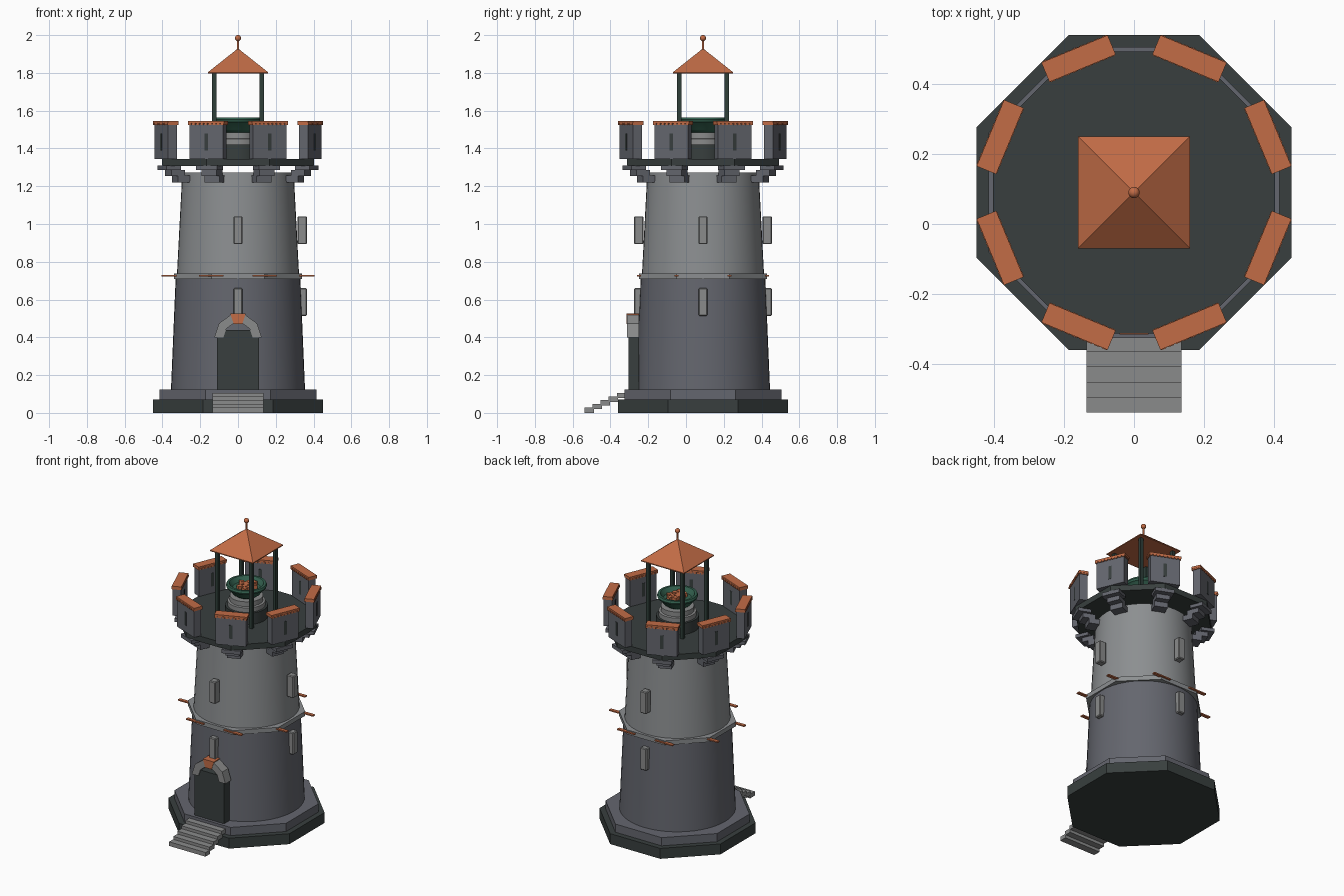
import bpy, bmesh, math, random
from mathutils import Matrix, Vector

if "Cube" in bpy.data.objects:
    bpy.data.objects.remove(bpy.data.objects["Cube"])

CY = 0.09                      # tower axis in y
random.seed(3)


def lin(c):
    c /= 255
    return c / 12.92 if c <= 0.04045 else ((c + 0.055) / 1.055) ** 2.4


def mat(name, r, g, b):
    m = bpy.data.materials.new(name)
    m.diffuse_color = (lin(r), lin(g), lin(b), 1)
    m.use_nodes = True
    m.node_tree.nodes["Principled BSDF"].inputs["Base Color"].default_value = m.diffuse_color
    return m


DARK = mat("dark slate", 56, 63, 62)
LOWER = mat("blue grey stone", 100, 102, 110)
UPPER = mat("light grey stone", 140, 143, 145)
TRIM = mat("trim stone", 138, 139, 139)
TILE = mat("orange tile", 194, 108, 70)
POST = mat("dark green iron", 46, 62, 57)
TEAL = mat("green bronze", 52, 98, 80)


def finish(bm, name, material, smooth=False):
    bmesh.ops.recalc_face_normals(bm, faces=bm.faces)
    me = bpy.data.meshes.new(name)
    bm.to_mesh(me)
    bm.free()
    me.materials.append(material)
    ob = bpy.data.objects.new(name, me)
    bpy.context.collection.objects.link(ob)
    if smooth:
        bpy.ops.object.select_all(action='DESELECT')
        ob.select_set(True)
        bpy.context.view_layer.objects.active = ob
        bpy.ops.object.shade_smooth_by_angle(angle=math.radians(35))
    return ob


def add_box(bm, size, loc, frame=Matrix()):
    m = frame @ Matrix.Translation(loc) @ Matrix.Diagonal((*size, 1))
    return bmesh.ops.create_cube(bm, size=1, matrix=m)['verts']


def around(deg):
    """Frame on the tower axis whose local x points outward at this angle."""
    return Matrix.Translation((0, CY, 0)) @ Matrix.Rotation(math.radians(deg), 4, 'Z')


def boxes(name, material, items, frames):
    bm = bmesh.new()
    for f in frames:
        for size, loc in items:
            add_box(bm, size, loc, f)
    return finish(bm, name, material)


def lathe(name, material, profile, n=48, phase=0.0, smooth=True):
    """Revolve (radius, z) points about the tower axis, capping both ends."""
    bm = bmesh.new()
    rings = [[bm.verts.new((r * math.cos(phase + 2 * math.pi * i / n),
                            CY + r * math.sin(phase + 2 * math.pi * i / n), z))
              for i in range(n)] for r, z in profile]
    for a, b in zip(rings, rings[1:]):
        for i in range(n):
            j = (i + 1) % n
            bm.faces.new((a[i], a[j], b[j], b[i]))
    bm.faces.new(rings[0])
    bm.faces.new(rings[-1])
    return finish(bm, name, material, smooth)


def octagon(name, material, apothem, z0, z1):
    r = apothem / math.cos(math.pi / 8)
    return lathe(name, material, [(r, z0), (r, z1)], 8, math.pi / 8, False)


corners = [around(22.5 + 45 * k) for k in range(8)]

# Base, tower walls, string course and lookout deck
octagon("base_slab", DARK, 0.45, 0.0, 0.07)
octagon("plinth", LOWER, 0.415, 0.07, 0.125)
lathe("lower_wall", LOWER, [(0.355, 0.12), (0.33, 0.715)])
octagon("string_course", UPPER, 0.338, 0.708, 0.738)
lathe("upper_wall", UPPER, [(0.323, 0.735), (0.295, 1.272)])
octagon("deck", DARK, 0.403, 1.306, 1.344)

# Thin tile strips around the string course, all lying along x
bm = bmesh.new()
for f in corners:
    c = f @ Vector((0.367, 0, 0.727))
    add_box(bm, (0.13, 0.022, 0.008), c)
finish(bm, "tile_strips", TILE)

# Stepped corbels under the deck
boxes("corbels", LOWER, [((0.07, 0.085, 0.035), (0.325, 0, 1.238)),
                         ((0.08, 0.085, 0.03), (0.36, 0, 1.27)),
                         ((0.085, 0.12, 0.024), (0.393, 0, 1.297))], corners)

# Battlements with slits and tiled caps
boxes("merlons", LOWER, [((0.052, 0.19, 0.186), (0.414, 0, 1.437))], corners)
boxes("merlon_slits", DARK, [((0.056, 0.02, 0.09), (0.414, 0, 1.435))], corners)
cap = [((0.06, 0.205, 0.014), (0.414, 0, 1.538))]
for k in range(9):
    cap.append(((0.064, 0.017, 0.012), (0.414, -0.092 + 0.023 * k, 1.529)))
boxes("merlon_caps", TILE, cap, corners)

# Window blocks on the front, right and back
wins = boxes("window_blocks", TRIM, [((0.05, 0.047, 0.148), (0.34, 0, z)) for z in (0.587, 0.967)],
             [around(a) for a in (-90, 0, 90)])
bev = wins.modifiers.new("soft_edges", 'BEVEL')
bev.width = 0.005
bev.segments = 1

# Door leaf
bm = bmesh.new()
add_box(bm, (0.22, 0.055, 0.315), (0, -0.2775, 0.2825))
finish(bm, "door", DARK)


def arch_stone(bm, a0, a1, r0, r1, y0, y1):
    pts = [(r, math.radians(a)) for r, a in ((r0, a0), (r1, a0), (r1, a1), (r0, a1))]
    f, b = [[bm.verts.new((r * math.cos(a), y, 0.4 + r * math.sin(a))) for r, a in pts]
            for y in (y0, y1)]
    bm.faces.new(f)
    bm.faces.new(b[::-1])
    for i in range(4):
        j = (i + 1) % 4
        bm.faces.new((f[i], f[j], b[j], b[i]))


# Door arch with keystone
bm = bmesh.new()
for a0, a1 in ((0, 36), (36, 72), (108, 144), (144, 180)):
    arch_stone(bm, a0, a1, 0.077, 0.125, -0.312, -0.25)
finish(bm, "door_arch", TRIM)
bm = bmesh.new()
arch_stone(bm, 72, 108, 0.075, 0.132, -0.315, -0.25)
finish(bm, "keystone", TILE)

# Entrance steps
bm = bmesh.new()
for k in range(5):
    add_box(bm, (0.27, 0.05, 0.028), (0, -0.513 + 0.043 * k, 0.014 + 0.0195 * k))
finish(bm, "steps", TRIM)

# Fire pedestal and bowl
lathe("pedestal_foot", DARK, [(0.13, 1.34), (0.13, 1.42)])
lathe("pedestal", TRIM, [(0.115, 1.42), (0.115, 1.45), (0.102, 1.453), (0.102, 1.485)])
lathe("fire_bowl", TEAL, [(0.06, 1.483), (0.085, 1.50), (0.11, 1.535), (0.12, 1.54), (0.125, 1.552),
                          (0.12, 1.565), (0.105, 1.565), (0.095, 1.55), (0.085, 1.535)])
bm = bmesh.new()
for k in range(12):
    a, r = k * 2.4, 0.018 * math.sqrt(k)
    spin = around(0) @ Matrix.Translation((r * math.cos(a), r * math.sin(a), 1.543)) \
        @ Matrix.Rotation(random.uniform(0, 3), 4, 'Z')
    add_box(bm, (0.03, 0.026, 0.03), (0, 0, 0), spin)
finish(bm, "embers", TILE)

# Canopy posts, roof and finial
boxes("canopy_posts", POST, [((0.022, 0.022, 0.46), (sx * 0.126, sy * 0.126, 1.572))
                             for sx in (-1, 1) for sy in (-1, 1)], [around(0)])
R = 0.16 * math.sqrt(2)
lathe("canopy_roof", TILE, [(R, 1.797), (R, 1.803), (0.008, 1.925)], 4, math.pi / 4, False)
lathe("finial_rod", TILE, [(0.01, 1.915), (0.006, 1.93), (0.006, 1.98)], 12)
bm = bmesh.new()
bmesh.ops.create_uvsphere(bm, u_segments=20, v_segments=12, radius=0.016,
                          matrix=Matrix.Translation((0, CY, 1.984)))
finish(bm, "finial_ball", TILE, True)
